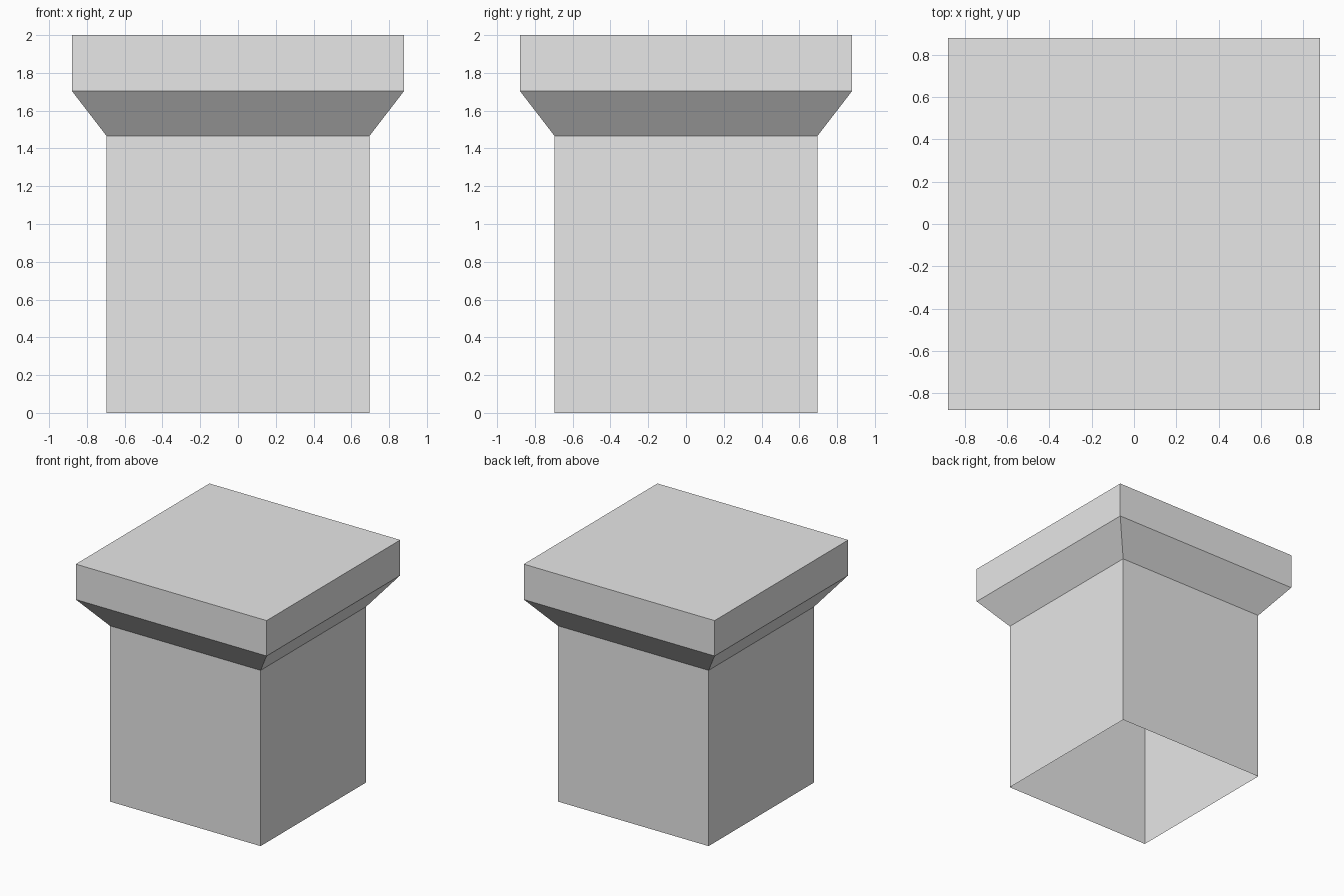
import bpy
import bmesh

# Remove the default object
cube = bpy.data.objects.get("Cube")
if cube:
    bpy.data.objects.remove(cube, do_unlink=True)

# Plain grey stone
stone = bpy.data.materials.new("light_grey_stone")
stone.use_nodes = True
GREY = (0.8, 0.8, 0.8, 1.0)
stone.diffuse_color = GREY
stone.node_tree.nodes["Principled BSDF"].inputs["Base Color"].default_value = GREY

SHAFT, CAP = 0.695, 0.88
# Half width and height of each square ring, from the open base up to the slab
PROFILE = [(SHAFT, 0), (SHAFT, 1.465), (CAP, 1.705), (CAP, 2)]
CORNERS = [(-1, -1), (1, -1), (1, 1), (-1, 1)]

bm = bmesh.new()
rings = [[bm.verts.new((sx * r, sy * r, z)) for sx, sy in CORNERS]
         for r, z in PROFILE]

# Shaft, flared neck and slab sides
for low, high in zip(rings, rings[1:]):
    for i in range(4):
        j = (i + 1) % 4
        bm.faces.new((low[i], low[j], high[j], high[i]))

# Flat top; the underside stays open
bm.faces.new(rings[-1])

mesh = bpy.data.meshes.new("pedestal")
bm.to_mesh(mesh)
bm.free()
mesh.materials.append(stone)
pedestal = bpy.data.objects.new("pedestal", mesh)
bpy.context.collection.objects.link(pedestal)
